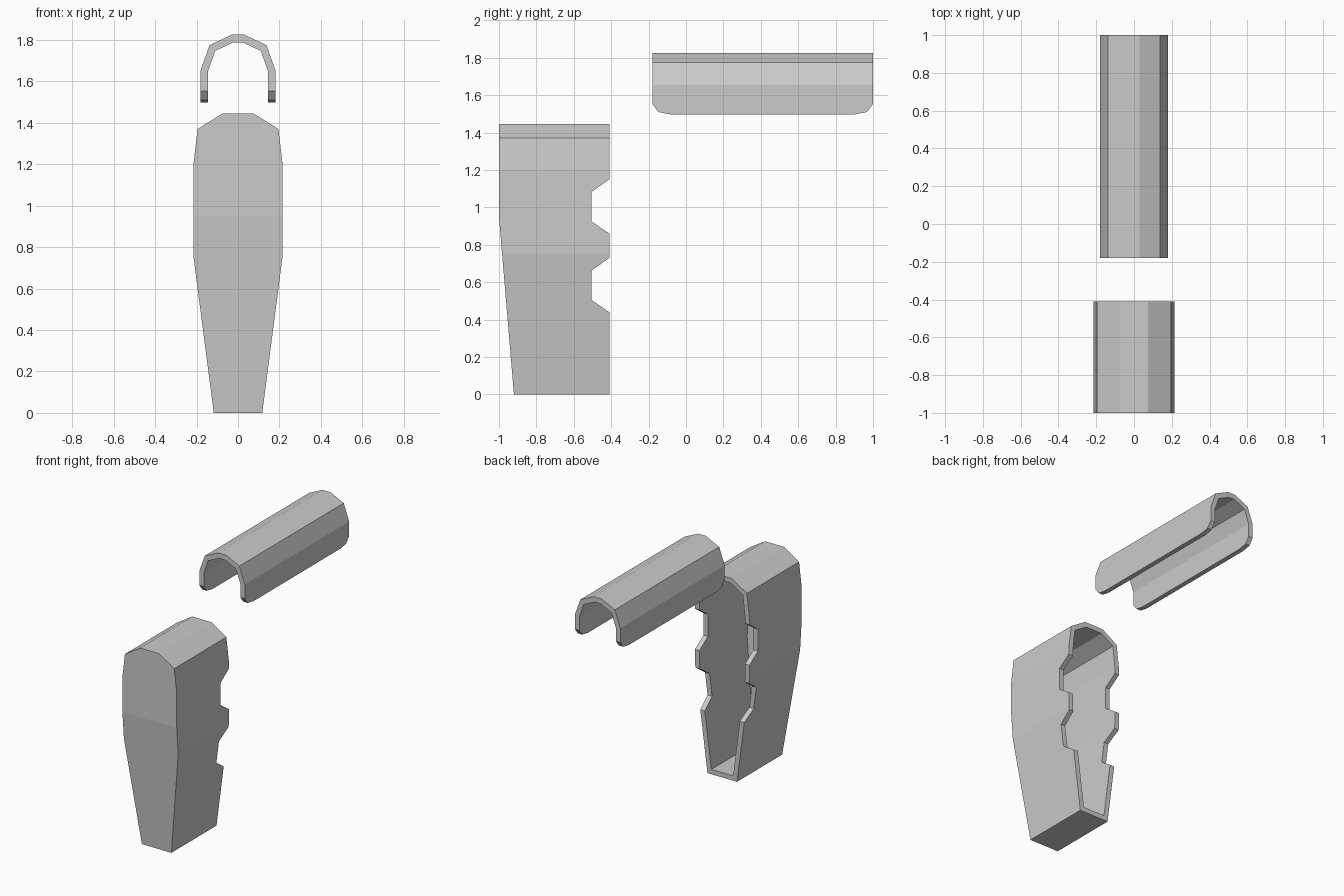
import bpy, bmesh

if "Cube" in bpy.data.objects:
    bpy.data.objects.remove(bpy.data.objects["Cube"])


def prism(name, pts, axis, lo, hi):
    """Extrude a profile: (x, z) points along y, or (y, z) points along x."""
    bm = bmesh.new()
    place = (lambda a, b, t: (a, t, b)) if axis == 'Y' else (lambda a, b, t: (t, a, b))
    face = bm.faces.new([bm.verts.new(place(a, b, lo)) for a, b in pts])
    ext = bmesh.ops.extrude_face_region(bm, geom=[face])
    move = place(0, 0, hi - lo)
    bmesh.ops.translate(bm, vec=move, verts=[v for v in ext['geom'] if isinstance(v, bmesh.types.BMVert)])
    bmesh.ops.recalc_face_normals(bm, faces=bm.faces)
    mesh = bpy.data.meshes.new(name)
    bm.to_mesh(mesh)
    bm.free()
    ob = bpy.data.objects.new(name, mesh)
    bpy.context.collection.objects.link(ob)
    return ob


def cut(ob, cutter, operation):
    """Apply a boolean and remove the cutter."""
    mod = ob.modifiers.new("cut", 'BOOLEAN')
    mod.operation, mod.object, mod.solver = operation, cutter, 'EXACT'
    bpy.context.view_layer.update()
    dg = bpy.context.evaluated_depsgraph_get()
    mesh = bpy.data.meshes.new_from_object(ob.evaluated_get(dg))
    ob.modifiers.clear()
    ob.data = mesh
    bpy.data.objects.remove(cutter)


def mirrored(half):
    """Close a right-hand half profile over x = 0."""
    return half + [(-x, z) for x, z in reversed(half)]


# Arched upper cover: bent strip with chamfered lower corners
outer = mirrored([(0.18, 1.4), (0.18, 1.655), (0.137, 1.775), (0.03, 1.825)])
inner = mirrored([(0.145, 1.4), (0.145, 1.648), (0.11, 1.747), (0.022, 1.788)])
cover = prism("upper_cover", outer + inner[::-1], 'Y', -0.3, 1.1)
cover_side = [(-0.18, 1.9), (-0.18, 1.553), (-0.147, 1.51), (-0.085, 1.498),
              (0.905, 1.498), (0.967, 1.51), (1.0, 1.553), (1.0, 1.9)]
cut(cover, prism("cover_cutter", cover_side, 'X', -0.5, 0.5), 'INTERSECT')

# Tapered grip body, trimmed to a side outline with two notches
grip = prism("grip_shell", mirrored([(0.117, 0), (0.215, 0.755), (0.215, 1.2),
                                     (0.195, 1.37), (0.075, 1.445)]), 'Y', -1.1, -0.3)
grip_side = [(-0.9116, -0.1), (-1.0, 0.95), (-1.0, 1.6), (-0.41, 1.6)]
for top in (1.15, 0.73):
    grip_side += [(-0.41, top), (-0.505, top - 0.067), (-0.505, top - 0.225), (-0.41, top - 0.29)]
grip_side.append((-0.41, -0.1))
cut(grip, prism("grip_cutter", grip_side, 'X', -0.5, 0.5), 'INTERSECT')

# Hollow inside, open at the back
cavity = prism("cavity", mirrored([(0.086, 0.035), (0.18, 0.757), (0.18, 1.195),
                                   (0.163, 1.349), (0.065, 1.41)]), 'Y', -1.1, -0.2)
cavity_side = [(-0.877, -0.1), (-0.965, 0.95), (-0.965, 1.6), (-0.3, 1.6), (-0.3, -0.1)]
cut(cavity, prism("cavity_cutter", cavity_side, 'X', -0.5, 0.5), 'INTERSECT')
cut(grip, cavity, 'DIFFERENCE')
